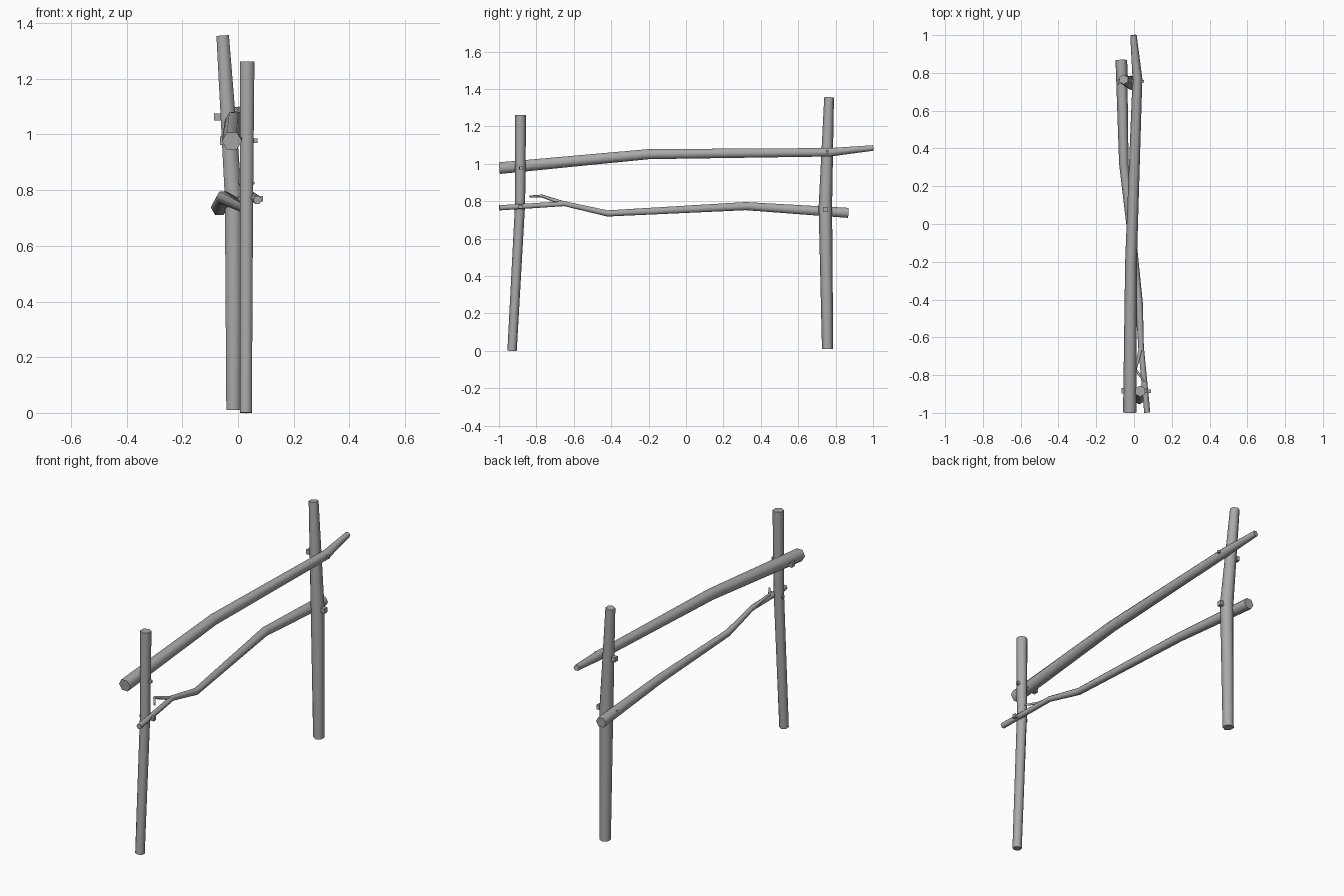
import bpy, bmesh, math
from mathutils import Vector

cube = bpy.data.objects.get("Cube")
if cube:
    bpy.data.objects.remove(cube, do_unlink=True)

wood = bpy.data.materials.new("grey_wood")
wood.use_nodes = True
GREY = (0.4, 0.4, 0.4, 1)
wood.diffuse_color = GREY
wood.node_tree.nodes["Principled BSDF"].inputs["Base Color"].default_value = GREY


def pole(name, points, side, sides=6):
    """Tapered pole swept through (x, y, z, radius) points; side orients the rings."""
    bm = bmesh.new()
    spots = [Vector(p[:3]) for p in points]
    rings = []
    for i, p in enumerate(points):
        before, after = spots[max(i - 1, 0)], spots[min(i + 1, len(spots) - 1)]
        axis = (after - before).normalized()
        u = Vector(side)
        u = (u - axis * u.dot(axis)).normalized()
        v = axis.cross(u)
        ring = []
        for k in range(sides):
            a = math.tau * k / sides
            ring.append(bm.verts.new(spots[i] + (u * math.cos(a) + v * math.sin(a)) * p[3]))
        rings.append(ring)
    for low, high in zip(rings, rings[1:]):
        for k in range(sides):
            n = (k + 1) % sides
            bm.faces.new((low[k], low[n], high[n], high[k]))
    bm.faces.new(rings[0][::-1])
    bm.faces.new(rings[-1])
    bmesh.ops.recalc_face_normals(bm, faces=bm.faces)
    mesh = bpy.data.meshes.new(name)
    bm.to_mesh(mesh)
    bm.free()
    mesh.materials.append(wood)
    obj = bpy.data.objects.new(name, mesh)
    bpy.context.collection.objects.link(obj)
    bpy.ops.object.select_all(action='DESELECT')
    obj.select_set(True)
    bpy.context.view_layer.objects.active = obj
    bpy.ops.object.shade_smooth_by_angle(angle=math.radians(65))
    return obj


X, Y = (1, 0, 0), (0, 1, 0)

# Posts
pole("front_post", [(0.028, -0.93, 0, 0.025), (0.031, -0.887, 0.79, 0.027),
                    (0.033, -0.885, 1.262, 0.03)], Y)
pole("back_post", [(-0.016, 0.757, 0.01, 0.03), (-0.016, 0.745, 0.77, 0.036),
                   (-0.055, 0.765, 1.355, 0.026)], Y)

# Rails
pole("top_rail", [(-0.022, -0.998, 0.977, 0.036), (-0.016, -0.2, 1.052, 0.031),
                  (0.018, 0.77, 1.062, 0.026), (-0.003, 1.0, 1.085, 0.017)], X)
pole("lower_rail", [(0.07, -0.998, 0.765, 0.016), (0.037, -0.65, 0.787, 0.015),
                    (0.028, -0.42, 0.735, 0.019), (-0.054, 0.32, 0.774, 0.025),
                    (-0.067, 0.868, 0.738, 0.031)], X)

# Hooked twig growing from the lower rail
pole("twig", [(0.037, -0.65, 0.787, 0.012), (0.008, -0.77, 0.828, 0.008),
              (0.055, -0.835, 0.825, 0.006)], (0, 0, 1))

# Square pegs joining rails to posts: y, z, right end, left end, end radii
pegs = {
    "front_top_peg": (-0.883, 0.978, -0.065, 0.07, 0.022, 0.011),
    "front_lower_peg": (-0.885, 0.77, 0.0, 0.09, 0.012, 0.014),
    "back_top_peg": (0.755, 1.063, -0.086, 0.052, 0.019, 0.01),
    "back_lower_peg": (0.745, 0.757, -0.085, 0.038, 0.012, 0.019),
}
for name, (y, z, right, left, r0, r1) in pegs.items():
    pole(name, [(right, y, z, r0), (left, y, z, r1)], (0, 1, 1), 4)
